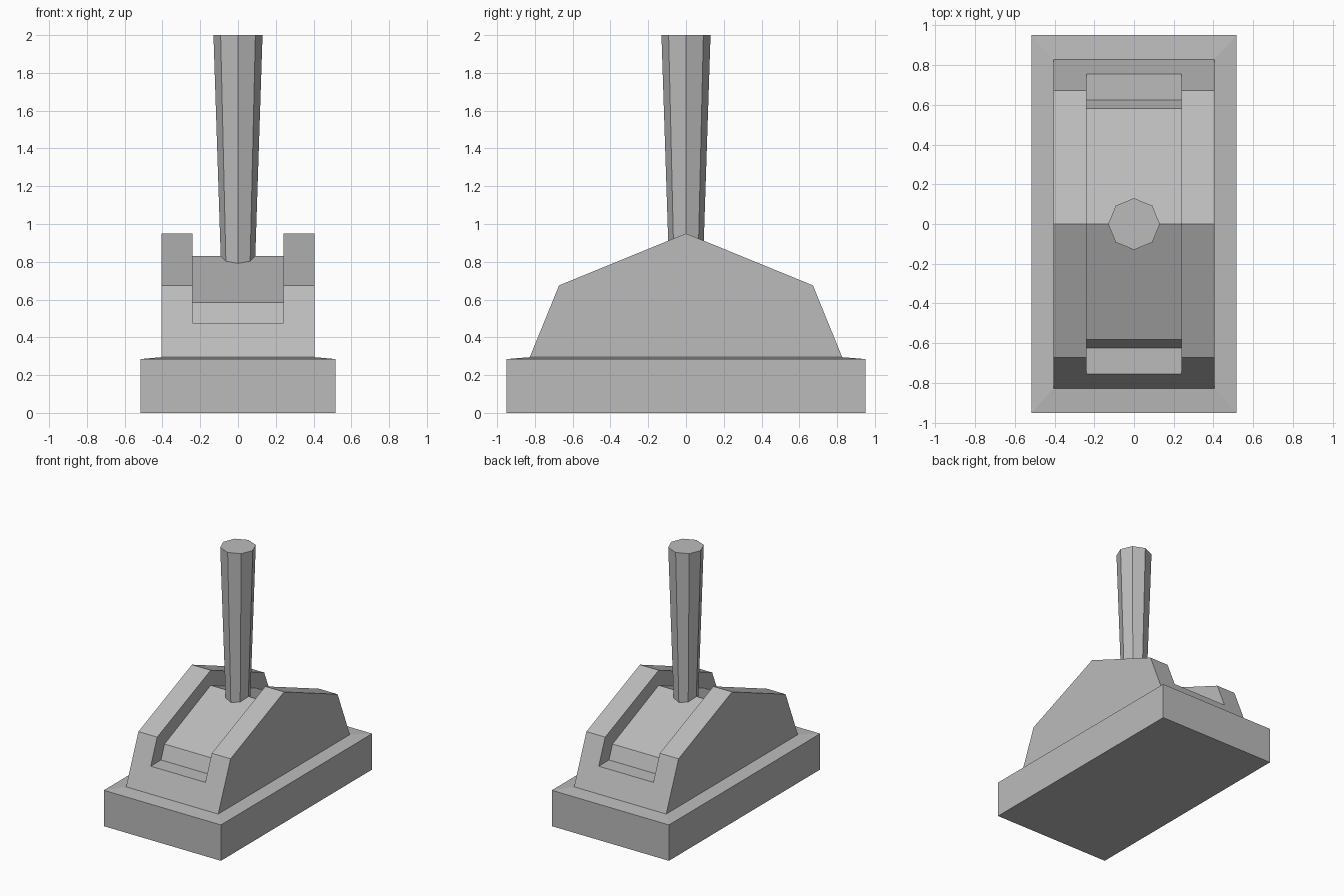
import bpy, bmesh, math

if "Cube" in bpy.data.objects:
    bpy.data.objects.remove(bpy.data.objects["Cube"])

grey = bpy.data.materials.new("plain grey")
grey.diffuse_color = (0.5, 0.5, 0.5, 1)
grey.use_nodes = True
grey.node_tree.nodes["Principled BSDF"].inputs["Base Color"].default_value = grey.diffuse_color


def make_object(name, bm):
    bmesh.ops.recalc_face_normals(bm, faces=bm.faces)
    mesh = bpy.data.meshes.new(name)
    bm.to_mesh(mesh)
    bm.free()
    mesh.materials.append(grey)
    obj = bpy.data.objects.new(name, mesh)
    bpy.context.collection.objects.link(obj)
    return obj


def prism(name, profile, half_width):
    """Extrude a (y, z) outline along x, centred on x = 0."""
    bm = bmesh.new()
    face = bm.faces.new([bm.verts.new((-half_width, y, z)) for y, z in profile])
    ext = bmesh.ops.extrude_face_region(bm, geom=[face])
    verts = [g for g in ext["geom"] if isinstance(g, bmesh.types.BMVert)]
    bmesh.ops.translate(bm, verts=verts, vec=(2 * half_width, 0, 0))
    return make_object(name, bm)


def mirrored(half):
    """Complete an outline whose first point lies on y = 0."""
    return half + [(-y, z) for y, z in reversed(half) if y > 0]


# Base plinth: a block whose top rises very slightly to the housing
bm = bmesh.new()
rings = []
for x, y, z in [(0.515, 0.95, 0), (0.515, 0.95, 0.285), (0.405, 0.827, 0.295)]:
    rings.append([bm.verts.new((sx * x, sy * y, z))
                  for sx, sy in ((-1, -1), (1, -1), (1, 1), (-1, 1))])
for low, high in zip(rings, rings[1:]):
    for i in range(4):
        j = (i + 1) % 4
        bm.faces.new((low[i], low[j], high[j], high[i]))
bm.faces.new(rings[0])
bm.faces.new(rings[2])
make_object("base", bm)

# Housing: gabled block with a sunken channel along its length
housing = prism("housing", mirrored([(0, 0.95), (0.672, 0.675), (0.827, 0.295)]), 0.405)
channel = [(0, 0.83), (0.58, 0.585), (0.624, 0.475), (1.0, 0.475), (1.0, 1.2)]
cutter = prism("channel_cutter", mirrored(channel), 0.24)
cutter.hide_render = True
mod = housing.modifiers.new("channel", "BOOLEAN")
mod.operation = "DIFFERENCE"
mod.solver = "EXACT"
mod.object = cutter
bpy.context.view_layer.objects.active = housing
bpy.ops.object.modifier_apply(modifier=mod.name)
bpy.data.objects.remove(cutter)

# Lever: eight-sided shaft that widens toward the top
bm = bmesh.new()
bmesh.ops.create_cone(bm, cap_ends=True, segments=8, radius1=0.089,
                      radius2=0.13, depth=1.25)
bmesh.ops.translate(bm, verts=bm.verts, vec=(0, 0, 1.375))
make_object("lever", bm)
